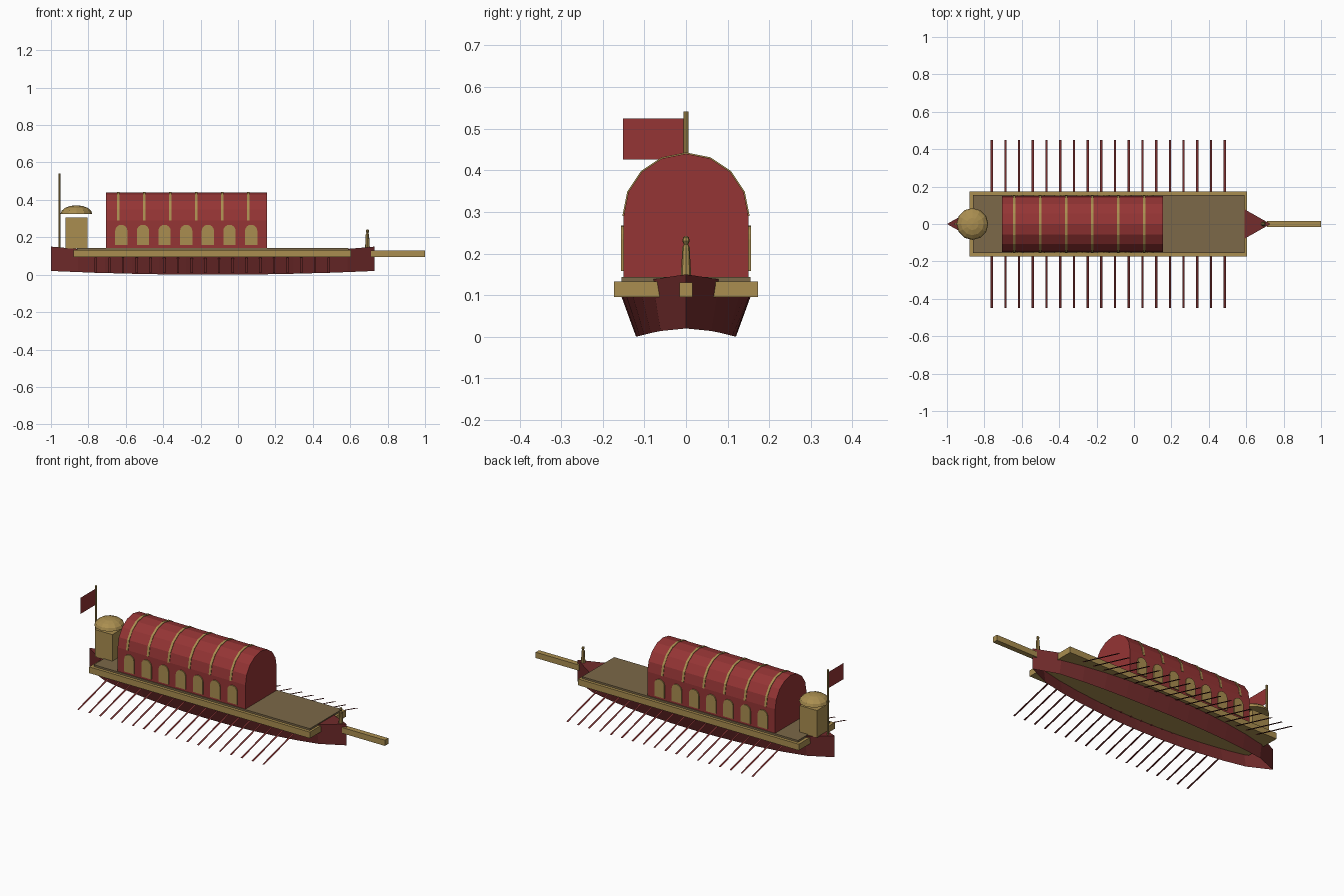
import bpy, bmesh, math

if "Cube" in bpy.data.objects:
    bpy.data.objects.remove(bpy.data.objects["Cube"])

def material(name, rgb):
    m = bpy.data.materials.new(name)
    m.diffuse_color = (*rgb, 1)
    m.use_nodes = True
    m.node_tree.nodes["Principled BSDF"].inputs["Base Color"].default_value = m.diffuse_color
    return m

RED = material("red_canopy", (0.30, 0.035, 0.035))
HULL = material("dark_red_hull", (0.17, 0.025, 0.025))
GOLD = material("gold_trim", (0.40, 0.27, 0.08))
WOOD = material("deck_wood", (0.20, 0.14, 0.065))

def mesh(name, verts, faces, mat, fix=True):
    me = bpy.data.meshes.new(name)
    me.from_pydata(verts, [], faces)
    if fix:
        bm = bmesh.new()
        bm.from_mesh(me)
        bmesh.ops.remove_doubles(bm, verts=bm.verts, dist=1e-5)
        bmesh.ops.recalc_face_normals(bm, faces=bm.faces)
        bm.to_mesh(me)
        bm.free()
    me.materials.append(mat)
    ob = bpy.data.objects.new(name, me)
    bpy.context.collection.objects.link(ob)
    return ob

def prism(name, pts, vec, mat):
    """Extrude a planar polygon along vec."""
    n = len(pts)
    far = [tuple(a + b for a, b in zip(p, vec)) for p in pts]
    faces = [tuple(range(n)), tuple(range(n, 2 * n))]
    faces += [(i, (i + 1) % n, (i + 1) % n + n, i + n) for i in range(n)]
    return mesh(name, pts + far, faces, mat)

def box(name, x0, x1, y, z0, z1, mat):
    return prism(name, [(x0, -y, z0), (x1, -y, z0), (x1, y, z0), (x0, y, z0)], (0, 0, z1 - z0), mat)

def lathe(name, x, profile, n, mat):
    """Spin an (r, z) profile around a vertical axis at x."""
    verts = [(x + r * math.cos(2 * math.pi * i / n), r * math.sin(2 * math.pi * i / n), z)
             for r, z in profile for i in range(n)]
    faces = [(k * n + i, k * n + (i + 1) % n, (k + 1) * n + (i + 1) % n, (k + 1) * n + i)
             for k in range(len(profile) - 1) for i in range(n)]
    faces += [tuple(range(n)), tuple(range(len(verts) - n, len(verts)))]
    return mesh(name, verts, faces, mat)

def arc(r, cz, n):
    return [(r * math.cos(math.pi * i / n), cz + r * math.sin(math.pi * i / n)) for i in range(n + 1)]

# Hull: pointed at both ends, flared sides, open underneath
SEG = 12
verts, faces = [], []
for i in range(SEG + 1):
    t = i / SEG
    x, sheer = -1 + 1.73 * t, (2 * t - 1) ** 2
    w = math.sqrt(max(0, math.sin(math.pi * t))) if 0 < i < SEG else 0
    zb, zt = 0.02 * sheer, 0.11 + 0.04 * sheer
    verts += [(x, -0.12 * w, zb), (x, -0.16 * w, zt), (x, 0.16 * w, zt), (x, 0.12 * w, zb)]
for i in range(SEG):
    a = 4 * i
    faces += [(a + k, a + 4 + k, a + 5 + k, a + 1 + k) for k in range(3)]
mesh("hull", verts, faces, HULL)

# Gunwale slab, deck and bow spar
box("gunwale", -0.88, 0.605, 0.173, 0.095, 0.133, GOLD)
box("deck", -0.862, 0.592, 0.155, 0.133, 0.144, WOOD)
box("bow_spar", 0.71, 1.0, 0.016, 0.095, 0.13, GOLD)

# Vaulted cabin
sect = [(0.15, 0.14)] + arc(0.15, 0.29, 8) + [(-0.15, 0.14)]
prism("cabin", [(-0.705, y, z) for y, z in sect], (0.86, 0, 0), RED)

# Gold hoops over the roof
for i in range(6):
    x = -0.647 + i * 0.139
    ring = arc(0.153, 0.29, 8) + arc(0.145, 0.29, 8)[::-1]
    prism(f"roof_hoop_{i + 1}", [(x, y, z) for y, z in ring], (0.014, 0, 0), GOLD)

# Arched windows on both sides
for i in range(7):
    x = -0.624 + i * 0.1157
    shape = [(0.033, 0.158)] + arc(0.033, 0.234, 8) + [(-0.033, 0.158)]
    for side, y in (("front", -0.156), ("back", 0.146)):
        prism(f"window_{side}_{i + 1}", [(x + u, y, z) for u, z in shape], (0, 0.010, 0), GOLD)

# Flat oars, sloping down on both sides
for i in range(18):
    x = -0.761 + i * 0.0733
    for side, s in (("front", -1), ("back", 1)):
        mesh(f"oar_{side}_{i + 1}",
             [(x - 0.006, s * 0.14, 0.093), (x + 0.006, s * 0.14, 0.093),
              (x + 0.006, s * 0.45, 0.01), (x - 0.006, s * 0.45, 0.01)],
             [(0, 1, 2, 3)], HULL, fix=False)

# Stern pavilion with floating dome
box("stern_pavilion", -0.922, -0.805, 0.058, 0.14, 0.305, GOLD)
dome = [(0.085 * math.cos(a), 0.325 + 0.046 * math.sin(a))
        for a in (math.pi / 8 * k for k in range(4))] + [(0.0005, 0.371)]
lathe("pavilion_dome", -0.864, dome, 12, GOLD)

# Flag on its pole
lathe("flag_pole", -0.955, [(0.006, 0.13), (0.006, 0.541)], 8, GOLD)
mesh("flag", [(-0.955, 0, 0.426), (-0.955, -0.152, 0.426), (-0.955, -0.152, 0.524), (-0.955, 0, 0.524)],
     [(0, 1, 2, 3)], RED, fix=False)

# Figure at the bow
lathe("bow_figure", 0.692,
      [(0.013, 0.14), (0.010, 0.19), (0.009, 0.215), (0.005, 0.222), (0.009, 0.230), (0.007, 0.239), (0.001, 0.242)],
      8, GOLD)
